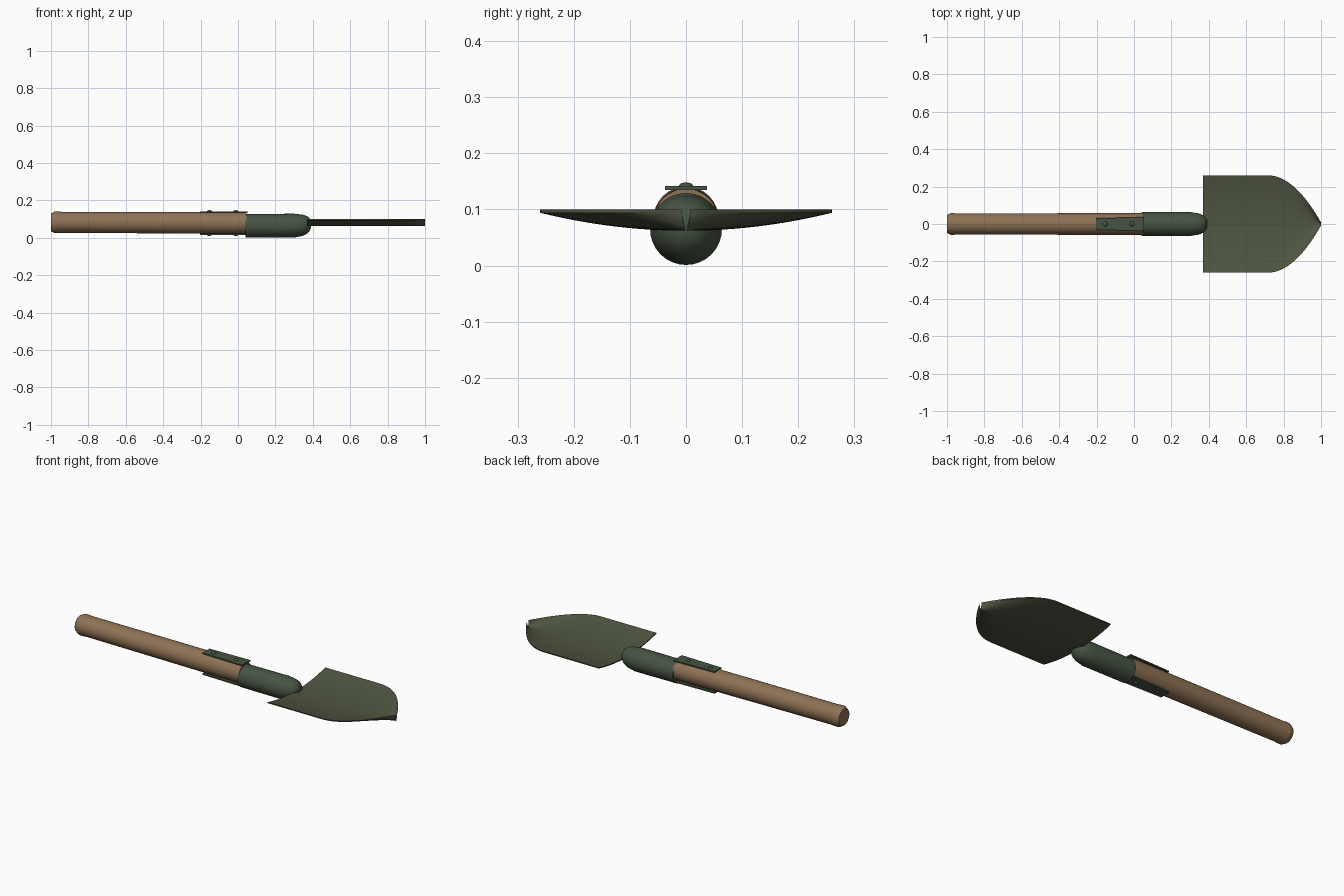
import bpy
import bmesh
from math import cos, sin, pi, radians
from mathutils import Matrix

cube = bpy.data.objects.get("Cube")
if cube:
    bpy.data.objects.remove(cube)


def material(name, colour):
    mat = bpy.data.materials.new(name)
    mat.use_nodes = True
    mat.diffuse_color = (*colour, 1)
    bsdf = next(n for n in mat.node_tree.nodes if n.type == 'BSDF_PRINCIPLED')
    bsdf.inputs["Base Color"].default_value = (*colour, 1)
    return mat


blade_green = material("blade olive green", (0.078, 0.092, 0.054))
metal_green = material("socket dark green", (0.061, 0.087, 0.055))
wood = material("handle wood", (0.27, 0.168, 0.09))


def finish(bm, name, mat):
    """Turn a bmesh into a smooth object with sharp creases."""
    bmesh.ops.recalc_face_normals(bm, faces=bm.faces)
    mesh = bpy.data.meshes.new(name)
    bm.to_mesh(mesh)
    bm.free()
    mesh.materials.append(mat)
    obj = bpy.data.objects.new(name, mesh)
    bpy.context.collection.objects.link(obj)
    bpy.ops.object.select_all(action='DESELECT')
    obj.select_set(True)
    bpy.context.view_layer.objects.active = obj
    bpy.ops.object.shade_smooth_by_angle(angle=radians(35))
    return obj


def turned(name, rings, mat, sides=32):
    """Round part along x from rings of (x, radius, centre height)."""
    bm = bmesh.new()
    loops = []
    for x, r, z in rings:
        angles = [2 * pi * i / sides for i in range(sides)]
        loops.append([bm.verts.new((x, r * cos(a), z + r * sin(a))) for a in angles])
    for a, b in zip(loops, loops[1:]):
        for i in range(sides):
            j = (i + 1) % sides
            bm.faces.new((a[i], a[j], b[j], b[i]))
    bm.faces.new(loops[0])
    bm.faces.new(loops[-1])
    return finish(bm, name, mat)


# Wooden handle with a slightly swollen, chamfered butt
turned("handle", [(-1, 0.047, 0.083), (-0.98, 0.058, 0.083), (-0.965, 0.058, 0.083),
                  (-0.94, 0.056, 0.083), (-0.6, 0.057, 0.082), (-0.2, 0.058, 0.08),
                  (0.045, 0.058, 0.079)], wood)

# Metal socket with a rounded nose
turned("socket", [(0.04, 0.063, 0.065), (0.3, 0.064, 0.065), (0.345, 0.057, 0.067),
                  (0.368, 0.048, 0.069), (0.383, 0.034, 0.071), (0.391, 0.017, 0.072)],
       metal_green)

# Riveted straps above and below the handle
for side, z, out in (("upper", 0.1385, 1), ("lower", 0.0195, -1)):
    bm = bmesh.new()
    bmesh.ops.create_cube(bm, size=1)
    for v in bm.verts:
        half = 0.037 if v.co.x > 0 else 0.031
        v.co = (-0.075 + 0.255 * v.co.x, 2 * half * v.co.y, z + 0.007 * v.co.z)
    finish(bm, side + "_strap", metal_green)
    for end, x in (("rear", -0.153), ("front", -0.012)):
        bm = bmesh.new()
        place = Matrix.Translation((x, 0, z + 0.003 * out)) @ Matrix.Diagonal((1, 1, 0.5, 1))
        bmesh.ops.create_uvsphere(bm, u_segments=16, v_segments=8, radius=0.013, matrix=place)
        finish(bm, f"{side}_{end}_rivet", metal_green)

# Dished blade: straight sides, then a curve to the point, with raised rims
bm = bmesh.new()
bmesh.ops.create_grid(bm, x_segments=25, y_segments=24, size=1)
for v in bm.verts:
    t, u = (v.co.x + 1) / 2, v.co.y
    if t < 0.2:
        x, half = 0.37 + 0.345 * t / 0.2, 0.26
    else:
        s = (t - 0.2) / 0.8
        x, half = 0.715 + 0.285 * s, 0.26 - 0.252 * s * s
    v.co = (x, half * u, 0.062 + 0.032 * u * u)
top = bmesh.ops.extrude_face_region(bm, geom=bm.faces[:])["geom"]
bmesh.ops.translate(bm, vec=(0, 0, 0.006),
                    verts=[g for g in top if isinstance(g, bmesh.types.BMVert)])
finish(bm, "blade", blade_green)
